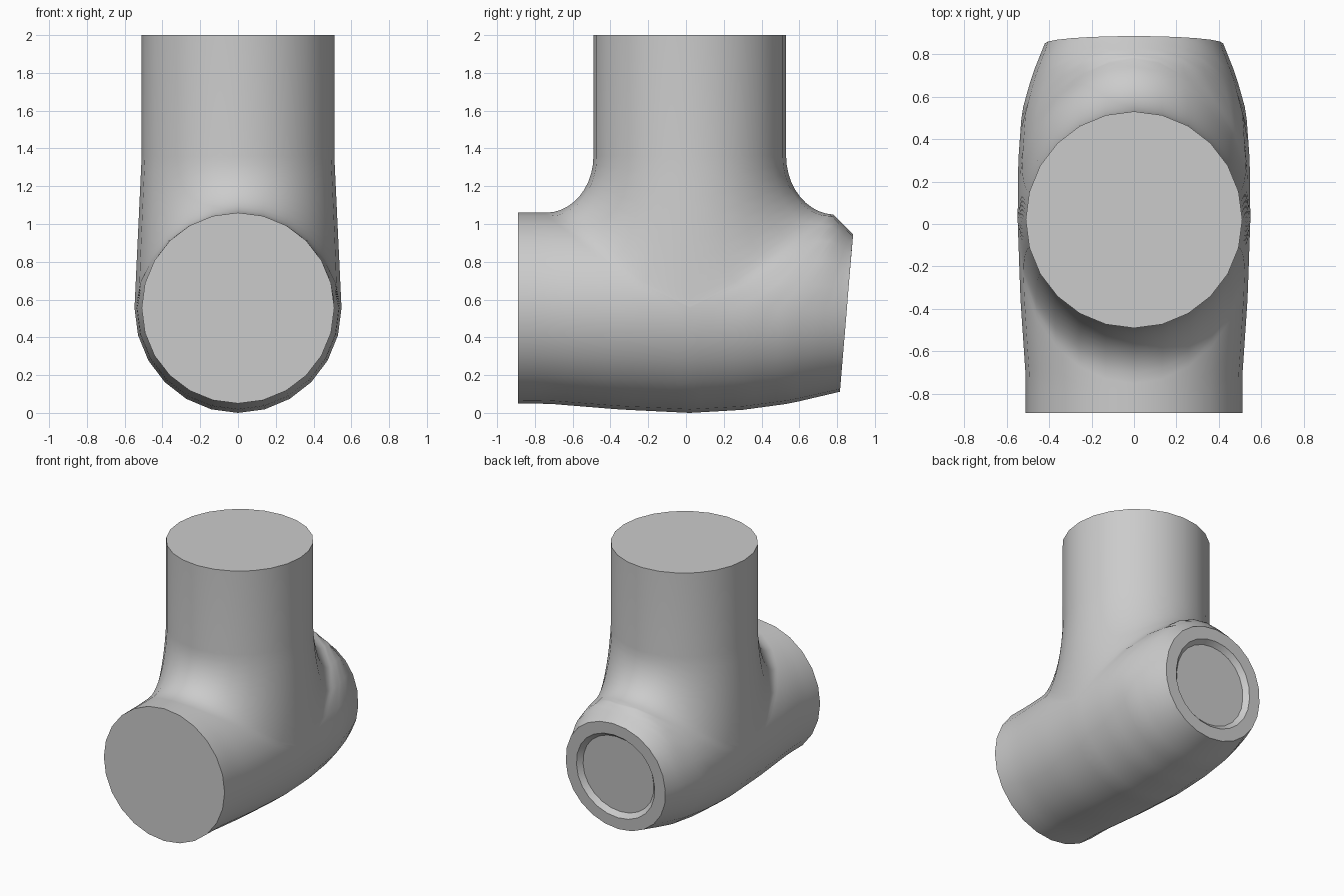
import bpy, bmesh, math
from mathutils import Vector

cube = bpy.data.objects.get("Cube")
if cube:
    bpy.data.objects.remove(cube)

SIDES = 24
BODY_STEPS = 14
FILLET_STEPS = 10
PIPE_R = 0.51
PIPE_Y = 0.02
FILLET_Z = 1.36
BACK_CENTRE = Vector((0, 0.85, 0.53))

# Run profiles along y: half width, underside and crown
WIDTH = [(-0.89, 0.51), (-0.72, 0.51), (-0.35, 0.535), (0.02, 0.548),
         (0.3, 0.545), (0.53, 0.528), (0.7, 0.48), (0.85, 0.42)]
UNDER = [(-0.89, 0.05), (-0.72, 0.048), (-0.35, 0.018), (0.02, 0.0),
         (0.3, 0.016), (0.55, 0.05), (0.815, 0.112)]
CROWN = [(-0.89, 1.06), (0.77, 1.06), (0.885, 0.946)]
MIDDLE = [(-0.89, 0.555), (0.5, 0.555), (0.85, 0.53)]


def sample(profile, y):
    if y <= profile[0][0]:
        return profile[0][1]
    for (a, va), (b, vb) in zip(profile, profile[1:]):
        if y <= b:
            return va + (vb - va) * (y - a) / (b - a)
    return profile[-1][1]


def run_point(phi, y):
    """Point on the horizontal run, phi measured from the crown."""
    mid, c = sample(MIDDLE, y), math.cos(phi)
    edge = sample(CROWN if c > 0 else UNDER, y)
    return Vector((sample(WIDTH, y) * math.sin(phi), y, mid + abs(edge - mid) * c))


def column(phi, side):
    """Path from one end of the run to the branch mouth (upper) or the middle (lower)."""
    rise = max(0.0, math.cos(phi))
    if rise < 1e-6:
        rise = 0.0
    end = -0.89 if side < 0 else BACK_CENTRE.y + 0.035 * math.cos(phi)
    under_y = PIPE_Y + side * PIPE_R * rise
    land_y = under_y + side * 0.25 * math.sqrt(rise)
    pts = [run_point(phi, end + (land_y - end) * i / BODY_STEPS)
           for i in range(BODY_STEPS + 1)]
    if math.cos(phi) > -1e-6:
        # Quarter-ellipse fillet from the run up into the branch
        land, corner = pts[-1], run_point(phi, under_y)
        top = Vector((PIPE_R * math.sin(phi), under_y, FILLET_Z))
        for i in range(1, FILLET_STEPS + 1):
            a = i / FILLET_STEPS * math.pi / 2
            pts.append(corner + (top - corner) * (1 - math.cos(a))
                       + (land - corner) * (1 - math.sin(a)))
        pts.append(Vector((top.x, top.y, 2.0)))
    return pts


bm = bmesh.new()
end_rings = {}
mouth = []
for side in (-1, 1):
    cols = [[bm.verts.new(p) for p in column(2 * math.pi * k / SIDES, side)]
            for k in range(SIDES)]
    end_rings[side] = [c[0] for c in cols]
    for k in range(SIDES):
        a, b = cols[k], cols[(k + 1) % SIDES]
        for i in range(min(len(a), len(b)) - 1):
            bm.faces.new((a[i], a[i + 1], b[i + 1], b[i]))
    # Branch mouth, half a circle from each side
    half = [cols[k % SIDES][-1] for k in range(-SIDES // 4, SIDES // 4 + 1)]
    mouth += half if side < 0 else half[::-1][1:-1]

# Flat caps on the branch and the front end
bm.faces.new(mouth)
bm.faces.new(end_rings[-1])

# Tilted back end: flat rim, shallow recess wall and floor
outer = end_rings[1]
axis = Vector((0, 1, -0.083)).normalized()
for ratio, depth in ((0.785, 0.0), (0.71, 0.035)):
    inner = [bm.verts.new(BACK_CENTRE + (v.co - BACK_CENTRE) * ratio / prev - axis * depth)
             for prev in (1.0 if depth == 0 else 0.785,) for v in outer]
    for k in range(SIDES):
        n = (k + 1) % SIDES
        bm.faces.new((outer[k], outer[n], inner[n], inner[k]))
    outer = inner
bm.faces.new(outer)

bmesh.ops.remove_doubles(bm, verts=bm.verts[:], dist=0.0005)
bmesh.ops.recalc_face_normals(bm, faces=bm.faces[:])

mesh = bpy.data.meshes.new("pipe_tee")
bm.to_mesh(mesh)
bm.free()
tee = bpy.data.objects.new("pipe_tee", mesh)
bpy.context.collection.objects.link(tee)

grey = bpy.data.materials.new("plain_grey")
grey.use_nodes = True
colour = (0.6, 0.6, 0.6, 1)
grey.diffuse_color = colour
grey.node_tree.nodes["Principled BSDF"].inputs["Base Color"].default_value = colour
mesh.materials.append(grey)

bpy.context.view_layer.objects.active = tee
tee.select_set(True)
bpy.ops.object.shade_smooth_by_angle(angle=math.radians(32))
